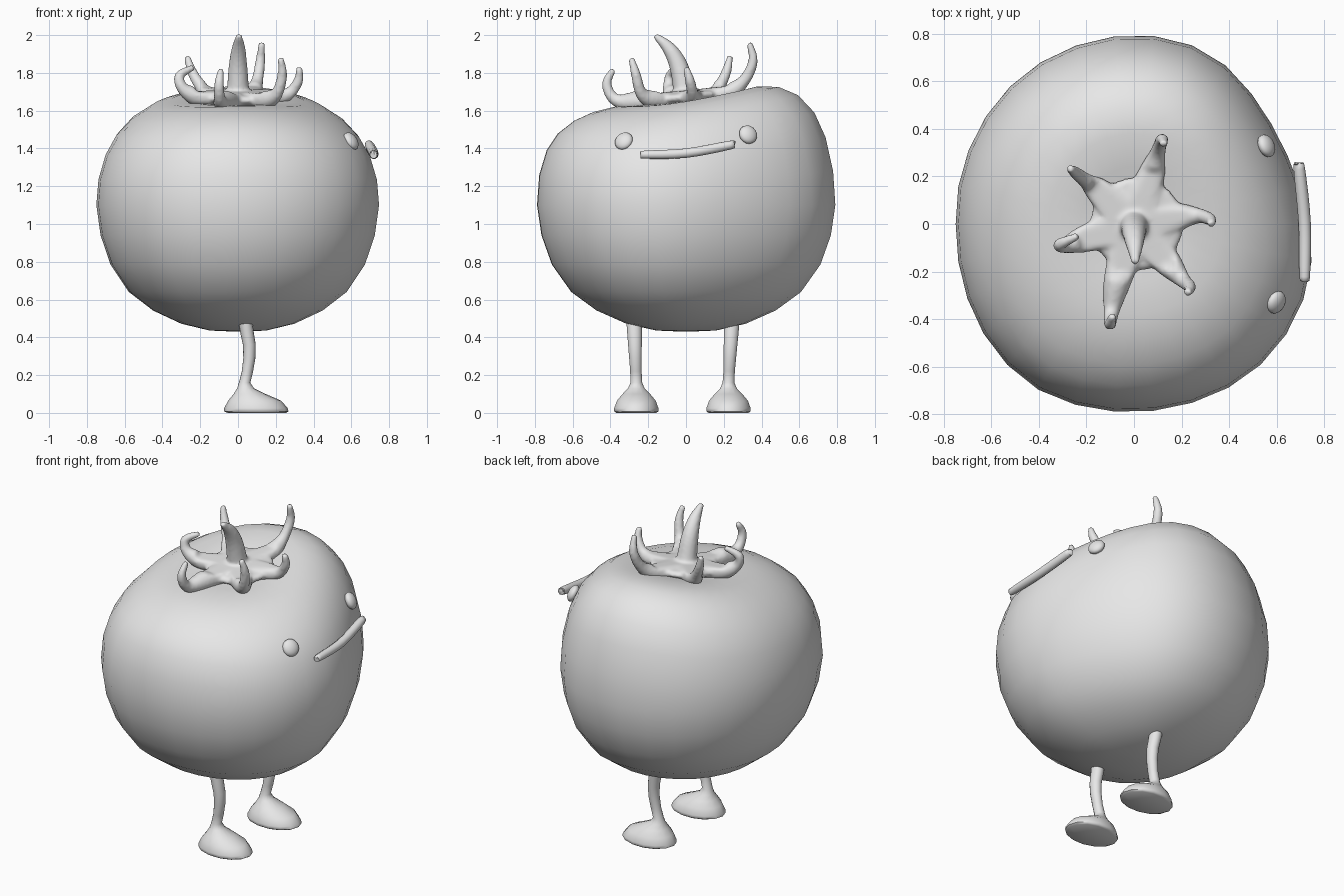
import bpy, bmesh, math
from mathutils import Vector

if "Cube" in bpy.data.objects:
    bpy.data.objects.remove(bpy.data.objects["Cube"])

grey = bpy.data.materials.new("plain_grey")
grey.diffuse_color = (0.8, 0.8, 0.8, 1)
grey.use_nodes = True
grey.node_tree.nodes["Principled BSDF"].inputs["Base Color"].default_value = grey.diffuse_color


def finish(name, bm, angle=60):
    bmesh.ops.recalc_face_normals(bm, faces=bm.faces)
    me = bpy.data.meshes.new(name)
    bm.to_mesh(me)
    bm.free()
    me.materials.append(grey)
    ob = bpy.data.objects.new(name, me)
    bpy.context.collection.objects.link(ob)
    bpy.ops.object.select_all(action='DESELECT')
    ob.select_set(True)
    bpy.context.view_layer.objects.active = ob
    bpy.ops.object.shade_smooth_by_angle(angle=math.radians(angle))
    return ob


def loft(bm, rings):
    """Skin a list of equally long point rings and cap both ends."""
    vs = [[bm.verts.new(p) for p in ring] for ring in rings]
    n = len(vs[0])
    for a, b in zip(vs, vs[1:]):
        for i in range(n):
            j = (i + 1) % n
            bm.faces.new((a[i], a[j], b[j], b[i]))
    bm.faces.new(vs[0][::-1])
    bm.faces.new(vs[-1])


def smooth_path(pts, steps=4):
    """Catmull-Rom samples through 4D points (x, y, z, radius)."""
    p = [Vector(q) for q in pts]
    p = [2 * p[0] - p[1]] + p + [2 * p[-1] - p[-2]]
    out = []
    for a, b, c, d in zip(p, p[1:], p[2:], p[3:]):
        for s in range(steps):
            t = s / steps
            out.append(0.5 * (2 * b + (c - a) * t + (2 * a - 5 * b + 4 * c - d) * t ** 2
                              + (3 * b - a - 3 * c + d) * t ** 3))
    return out + [p[-2]]


def tube(bm, pts, sides=12, side=Vector((0, 0, 1))):
    path = smooth_path(pts)
    rings = []
    for i, q in enumerate(path):
        t = (path[min(i + 1, len(path) - 1)] - path[max(i - 1, 0)]).to_3d().normalized()
        u = side.cross(t).normalized()
        v = t.cross(u)
        angles = [math.tau * k / sides for k in range(sides)]
        rings.append([q.to_3d() + q.w * (math.cos(a) * u + math.sin(a) * v) for a in angles])
    loft(bm, rings)


# Fruit body: lathed profile over a lopsided plan, top tilted up to the back
profile = [(0.02, 0.43), (0.2, 0.436), (0.4, 0.472), (0.6, 0.542), (0.77, 0.64),
           (0.9, 0.785), (0.97, 0.94), (1, 1.1), (0.985, 1.27), (0.935, 1.425),
           (0.86, 1.535), (0.75, 1.615), (0.62, 1.66), (0.48, 1.675), (0.3, 1.66),
           (0.12, 1.637), (0.02, 1.632)]
# plan radius every 15 degrees, counterclockwise from +x
plan = [0.737, 0.71, 0.705, 0.73, 0.77, 0.795, 0.795, 0.79, 0.785, 0.777, 0.765, 0.757,
        0.75, 0.757, 0.775, 0.795, 0.805, 0.798, 0.79, 0.79, 0.795, 0.797, 0.787, 0.77]


def plan_radius(a):
    i, f = divmod(a / math.tau * 24, 1)
    return plan[int(i) % 24] * (1 - f) + plan[int(i + 1) % 24] * f


rings = []
for t, z in profile:
    h = max(0, (z - 1.1) / 0.57)
    ring = []
    for k in range(30):
        a = math.tau * k / 30
        x, y = t * plan_radius(a) * math.cos(a), t * plan_radius(a) * math.sin(a)
        ring.append((x, y, z + 0.14 * y * h * h - 0.21 * h * x * x))
    rings.append(ring)
bm = bmesh.new()
loft(bm, rings)
body = finish("fruit_body", bm, 80)

# Leafy crown: hub and six curled leaves fused together, with the stem
leaves = [
    [(0.07, 0.2, 1.69), (0.1, 0.3, 1.75), (0.118, 0.355, 1.86), (0.125, 0.335, 1.96)],
    [(-0.14, 0.13, 1.69), (-0.2, 0.18, 1.735), (-0.245, 0.215, 1.81), (-0.27, 0.235, 1.89)],
    [(-0.2, -0.06, 1.675), (-0.29, -0.09, 1.715), (-0.31, -0.085, 1.785), (-0.235, -0.05, 1.83)],
    [(-0.07, -0.24, 1.65), (-0.095, -0.37, 1.655), (-0.1, -0.42, 1.74), (-0.09, -0.385, 1.82)],
    [(0.14, -0.16, 1.66), (0.205, -0.235, 1.69), (0.235, -0.265, 1.79), (0.225, -0.29, 1.88)],
    [(0.18, 0.03, 1.67), (0.27, 0.035, 1.69), (0.32, 0.02, 1.76), (0.325, 0.0, 1.83)],
]
bm = bmesh.new()
hub = []
for r, dz in ((0.12, -0.03), (0.185, -0.018), (0.2, 0), (0.185, 0.02), (0.12, 0.028)):
    hub.append([(0.012 + r * math.cos(a), r * math.sin(a), 1.672 + dz + 0.1 * r * math.sin(a))
                for a in (k * math.tau / 24 for k in range(24))])
loft(bm, hub)
for leaf in leaves:
    pts = [(0, 0, 1.672, 0.08)]
    pts += [(*p, r) for p, r in zip(leaf, (0.06, 0.034, 0.027, 0.017))]
    # a fixed sideways axis keeps each curl free of twist
    tube(bm, pts, 12, Vector((-leaf[0][1], leaf[0][0], 0)).normalized())
# press the thick leaf roots flat against the hub
for v in bm.verts:
    mid = 1.672 + 0.1 * v.co.y
    if v.co.z < mid:
        v.co.z = max(v.co.z, mid - 0.036)
    elif v.co.xy.length < 0.24 and v.co.z < mid + 0.09:
        v.co.z = min(v.co.z, mid + 0.036)
tube(bm, [(0, 0.0, 1.66, 0.075), (0, -0.01, 1.72, 0.06), (0, -0.04, 1.84, 0.05),
          (0.003, -0.09, 1.93, 0.037), (0.005, -0.165, 2.0, 0.016)], 14, Vector((1, 0, 0)))
crown = finish("leafy_crown", bm)
m = crown.modifiers.new("fuse", 'REMESH')
m.mode = 'VOXEL'
m.voxel_size = 0.01
m.use_smooth_shade = True
s = crown.modifiers.new("soften", 'SMOOTH')
s.factor = 0.5
s.iterations = 8

# Eyes: flattened balls seated on the right side of the body
for name, guess in (("front_eye", (0.6, -0.33, 1.44)), ("back_eye", (0.57, 0.335, 1.48))):
    ok, loc, nor, idx = body.closest_point_on_mesh(Vector(guess))
    bm = bmesh.new()
    bmesh.ops.create_uvsphere(bm, u_segments=16, v_segments=10, radius=1)
    eye = finish(name, bm, 80)
    eye.scale = (0.05, 0.052, 0.03)
    eye.rotation_euler = nor.to_track_quat('Z', 'Y').to_euler()
    eye.location = Vector(guess) * 0.5 + loc * 0.5

# Mouth: a slim bent bar with rounded ends
bm = bmesh.new()
tube(bm, [(0.718, -0.236, 1.367, 0.011), (0.718, -0.222, 1.367, 0.022),
          (0.718, 0, 1.375, 0.026), (0.695, 0.235, 1.418, 0.024),
          (0.692, 0.25, 1.423, 0.012)], 10)
finish("mouth", bm, 80)

# Legs with feet: rings of (height, centre x, half length, half width)
sections = [(0.01, 0.1, 0.155, 0.108), (0.018, 0.097, 0.17, 0.12), (0.035, 0.095, 0.168, 0.12),
            (0.065, 0.088, 0.14, 0.105), (0.1, 0.062, 0.085, 0.075),
            (0.13, 0.04, 0.045, 0.045), (0.16, 0.035, 0.03, 0.032),
            (0.22, 0.05, 0.03, 0.031), (0.29, 0.06, 0.032, 0.034),
            (0.36, 0.06, 0.034, 0.037), (0.43, 0.047, 0.036, 0.04), (0.49, 0.038, 0.037, 0.042)]
for name, y0, lean in (("front_leg", -0.263, -0.012), ("back_leg", 0.225, 0.018)):
    bm = bmesh.new()
    rings = []
    for z, cx, rx, ry in sections:
        cy = y0 + lean * max(0, z - 0.16) / 0.33
        rings.append([(cx + rx * math.cos(k * math.tau / 14),
                       cy + ry * math.sin(k * math.tau / 14), z - 0.01 * (z < 0.05))
                      for k in range(14)])
    loft(bm, rings)
    finish(name, bm, 60)
